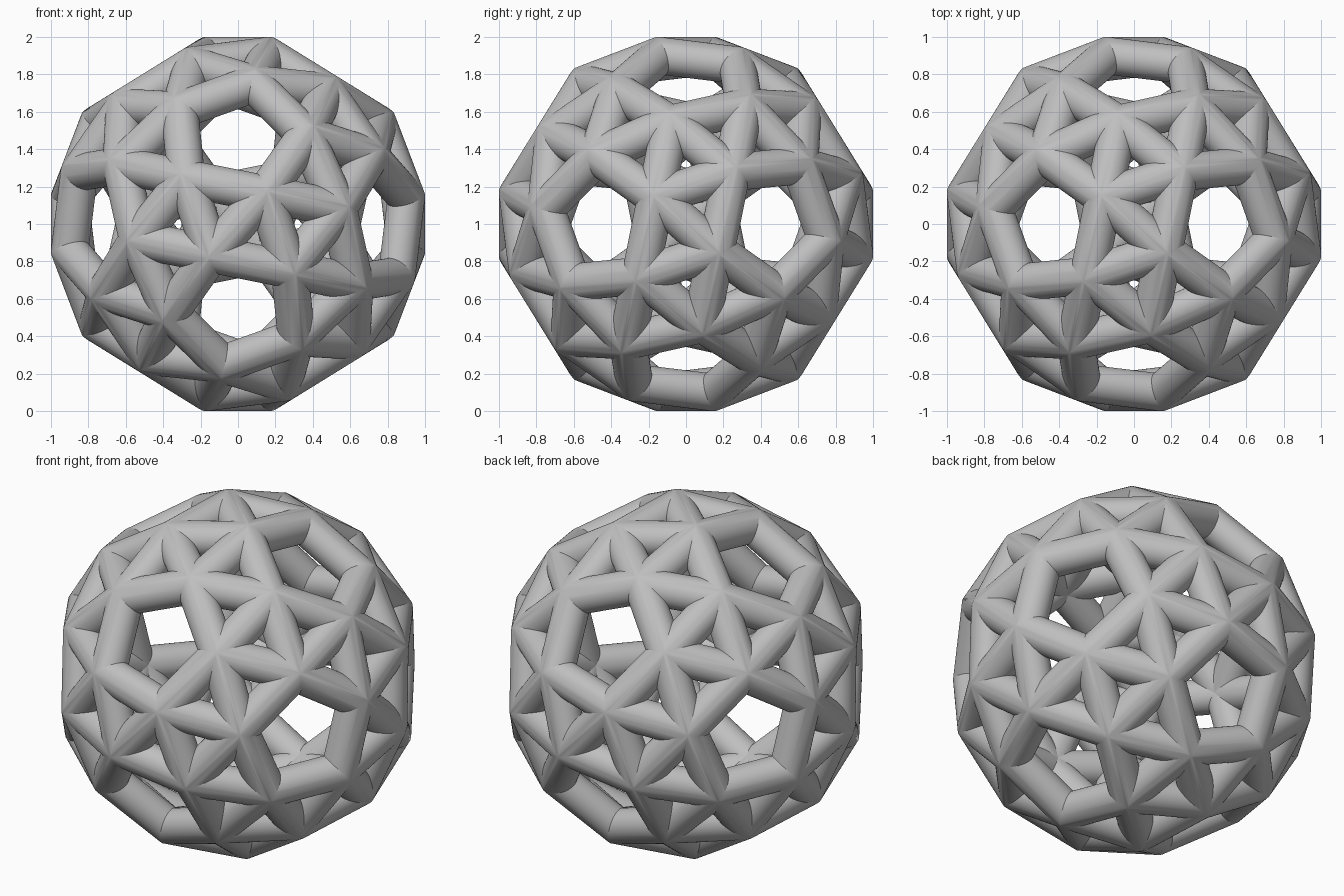
import bpy
import bmesh
import math
from mathutils import Vector, Matrix

if "Cube" in bpy.data.objects:
    bpy.data.objects.remove(bpy.data.objects["Cube"], do_unlink=True)

RADIUS = 0.1      # strut thickness
SIDES = 48        # facets round each strut
SEED = Vector((0.14883, -0.94315, 0.16861))   # one corner of the snub dodecahedron


def snub_corners():
    """The 60 corners: the seed turned about a five-fold axis, then cycled and sign-flipped."""
    golden = (1 + math.sqrt(5)) / 2
    axis = Vector((0, -golden, 1))
    corners = []
    for turn in range(5):
        p = Matrix.Rotation(turn * math.tau / 5, 3, axis) @ SEED
        for _ in range(3):
            p = Vector((p.z, p.x, p.y))
            for sx in (1, -1):
                for sy in (1, -1):
                    corners.append(Vector((p.x * sx, p.y * sy, p.z * sx * sy)))
    return corners


def add_strut(target, a, b, cuts):
    """Open tube from a to b, mitred by planes (point, normal), copied into target."""
    along = (b - a).normalized()
    out = (a + b).normalized()
    side = along.cross(out)
    tube = bmesh.new()
    rings = []
    for end in (a - along * RADIUS, b + along * RADIUS):
        ring = []
        for i in range(SIDES):
            t = math.tau * i / SIDES
            ring.append(tube.verts.new(end + RADIUS * (out * math.cos(t) + side * math.sin(t))))
        rings.append(ring)
    for i in range(SIDES):
        j = (i + 1) % SIDES
        tube.faces.new((rings[0][i], rings[0][j], rings[1][j], rings[1][i]))
    for point, normal in cuts:
        bmesh.ops.bisect_plane(tube, geom=tube.verts[:] + tube.edges[:] + tube.faces[:],
                               dist=1e-6, plane_co=point, plane_no=normal, clear_inner=True)
    copies = {v: target.verts.new(v.co) for v in tube.verts}
    for f in tube.faces:
        target.faces.new([copies[v] for v in f.verts])
    tube.free()


# Corner positions, scaled so that the struts' outer faces reach one unit from the centre
corners = snub_corners()
edge = min((c - corners[0]).length for c in corners[1:])
mid_radius = math.sqrt(SEED.length_squared - edge * edge / 4)
scale = (1 - RADIUS) / mid_radius
corners = [c * scale for c in corners]
edge *= scale
neighbours = [[j for j, q in enumerate(corners) if j != i and (p - q).length < edge * 1.1]
              for i, p in enumerate(corners)]


def mitres(i, j):
    """Planes at corner i that halve the angle between strut i-j and the other struts."""
    own = (corners[j] - corners[i]).normalized()
    return [(corners[i], (own - (corners[k] - corners[i]).normalized()).normalized())
            for k in neighbours[i] if k != j]


# All struts joined into one frame
frame = bmesh.new()
for i, near in enumerate(neighbours):
    for j in near:
        if i < j:
            add_strut(frame, corners[i], corners[j], mitres(i, j) + mitres(j, i))
bmesh.ops.remove_doubles(frame, verts=frame.verts[:], dist=2e-4)
bmesh.ops.recalc_face_normals(frame, faces=frame.faces[:])
bmesh.ops.translate(frame, verts=frame.verts[:], vec=(0, 0, 1))

mesh = bpy.data.meshes.new("strut_frame")
frame.to_mesh(mesh)
frame.free()
strut_frame = bpy.data.objects.new("strut_frame", mesh)
bpy.context.collection.objects.link(strut_frame)

# Plain grey finish
grey = bpy.data.materials.new("plain_grey")
grey.use_nodes = True
colour = (0.52, 0.52, 0.52, 1)
grey.diffuse_color = colour
grey.node_tree.nodes["Principled BSDF"].inputs["Base Color"].default_value = colour
mesh.materials.append(grey)

# Round struts with crisp mitred joints
bpy.ops.object.select_all(action="DESELECT")
strut_frame.select_set(True)
bpy.context.view_layer.objects.active = strut_frame
bpy.ops.object.shade_smooth_by_angle(angle=math.radians(12))
